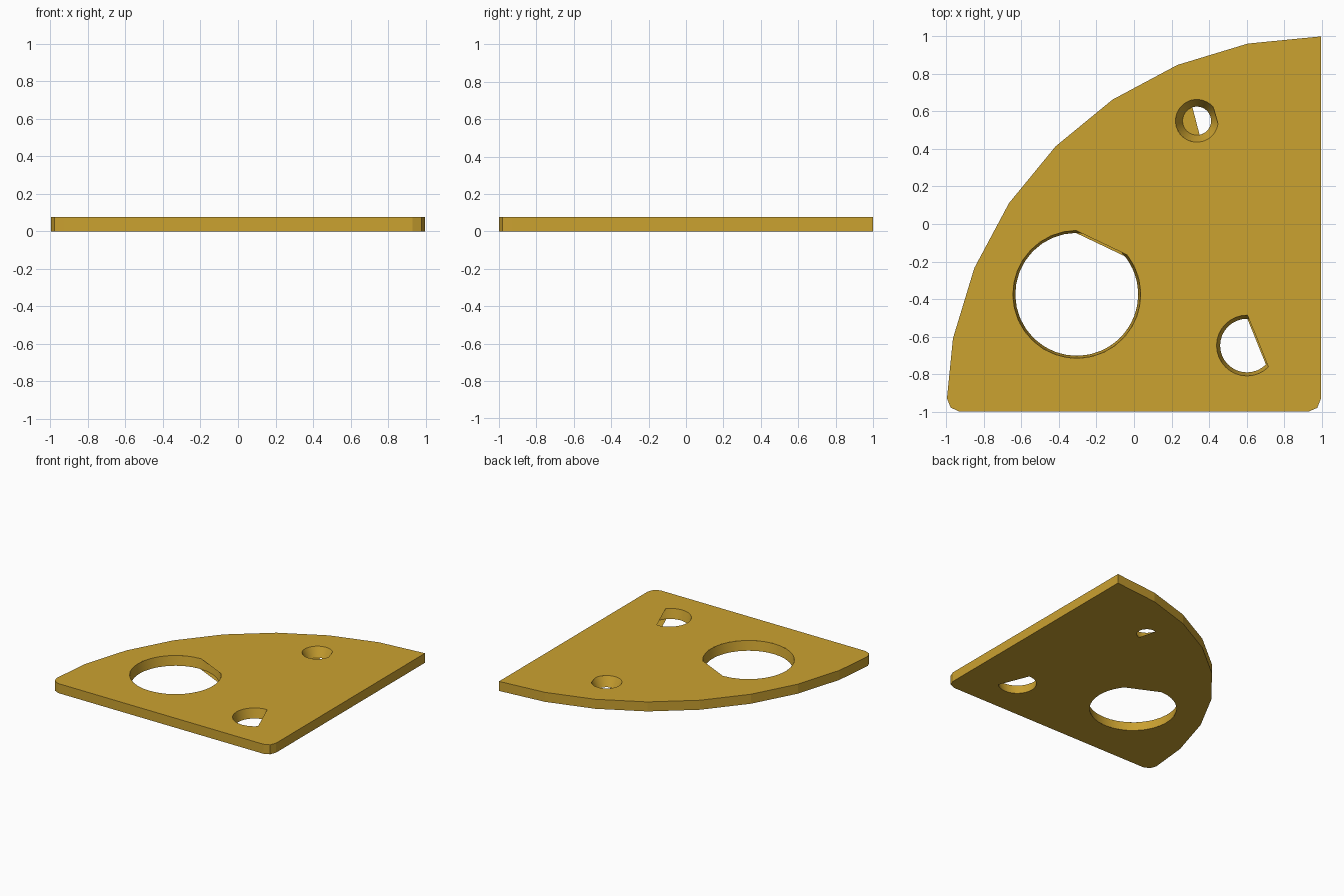
import bpy, bmesh
from math import sin, cos, radians, pi
from mathutils import Vector

if "Cube" in bpy.data.objects:
    bpy.data.objects.remove(bpy.data.objects["Cube"])

H = 0.078          # plate thickness
CX, CY = 0.9966, -1.0   # centre of the quarter arc
SEG = 32

# Outline: eight-sided quarter arc, sharp top corner, two rounded corners
outline = [(CX - 2 * sin(radians(11.25 * i)), CY + 2 * cos(radians(11.25 * i))) for i in range(8)]
outline += [(-0.997, -0.93), (-0.977, -0.979), (-0.93, -1.0),
            (0.93, -1.0), (0.977, -0.98), (CX, -0.93)]

# Holes: centre, top radius, bottom radius, arc covered by a straight edge (top, bottom)
holes = [
    ((-0.305, -0.375), 0.341, 0.328, (38, 91), (38, 91)),
    ((0.602, -0.648), 0.162, 0.143, (-45, 89), (-45, 89)),
    ((0.335, 0.55), 0.114, 0.076, (-8, 40), (108, 281)),
]

bm = bmesh.new()


def circle(c, r, z):
    return [bm.verts.new((c[0] + r * cos(2 * pi * i / SEG), c[1] + r * sin(2 * pi * i / SEG), z))
            for i in range(SEG)]


def cut_circle(c, r, a0, a1, z):
    # Circle with the part from a0 to a1 replaced by a straight edge
    span = 360 - (a1 - a0)
    n = max(6, round(SEG * span / 360))
    angles = [radians(a1 + span * i / n) for i in range(n + 1)]
    return [bm.verts.new((c[0] + r * cos(a), c[1] + r * sin(a), z)) for a in angles]


def wall(lower, upper, smooth):
    n = len(lower)
    for i in range(n):
        j = (i + 1) % n
        f = bm.faces.new((lower[i], lower[j], upper[j], upper[i]))
        f.smooth = smooth


def cap(loops, up):
    edges = []
    for loop in loops:
        for i, v in enumerate(loop):
            w = loop[(i + 1) % len(loop)]
            edges.append(bm.edges.get((v, w)) or bm.edges.new((v, w)))
    res = bmesh.ops.triangle_fill(bm, use_beauty=True, use_dissolve=False,
                                  edges=edges, normal=Vector((0, 0, up)))
    for f in res["geom"]:
        if isinstance(f, bmesh.types.BMFace):
            f.normal_update()
            if f.normal.z * up < 0:
                f.normal_flip()


# Outer rim
bottom = [bm.verts.new((x, y, 0)) for x, y in outline]
top = [bm.verts.new((x, y, H)) for x, y in outline]
wall(bottom, top, False)

# Tapered hole walls, facing inward
top_loops, bottom_loops = [top], [bottom]
for c, rt, rb, at, ab in holes:
    wall(circle(c, rt, H), circle(c, rb, 0), True)
    top_loops.append(cut_circle(c, rt, *at, H))
    bottom_loops.append(cut_circle(c, rb, *ab, 0))

# Top and bottom faces
cap(top_loops, 1)
cap(bottom_loops, -1)

mesh = bpy.data.meshes.new("quarter_plate")
bm.to_mesh(mesh)
bm.free()
plate = bpy.data.objects.new("quarter_plate", mesh)
bpy.context.collection.objects.link(plate)

brass = bpy.data.materials.new("brass")
brass.diffuse_color = (0.60, 0.36, 0.03, 1)
brass.use_nodes = True
brass.node_tree.nodes["Principled BSDF"].inputs["Base Color"].default_value = brass.diffuse_color
mesh.materials.append(brass)
